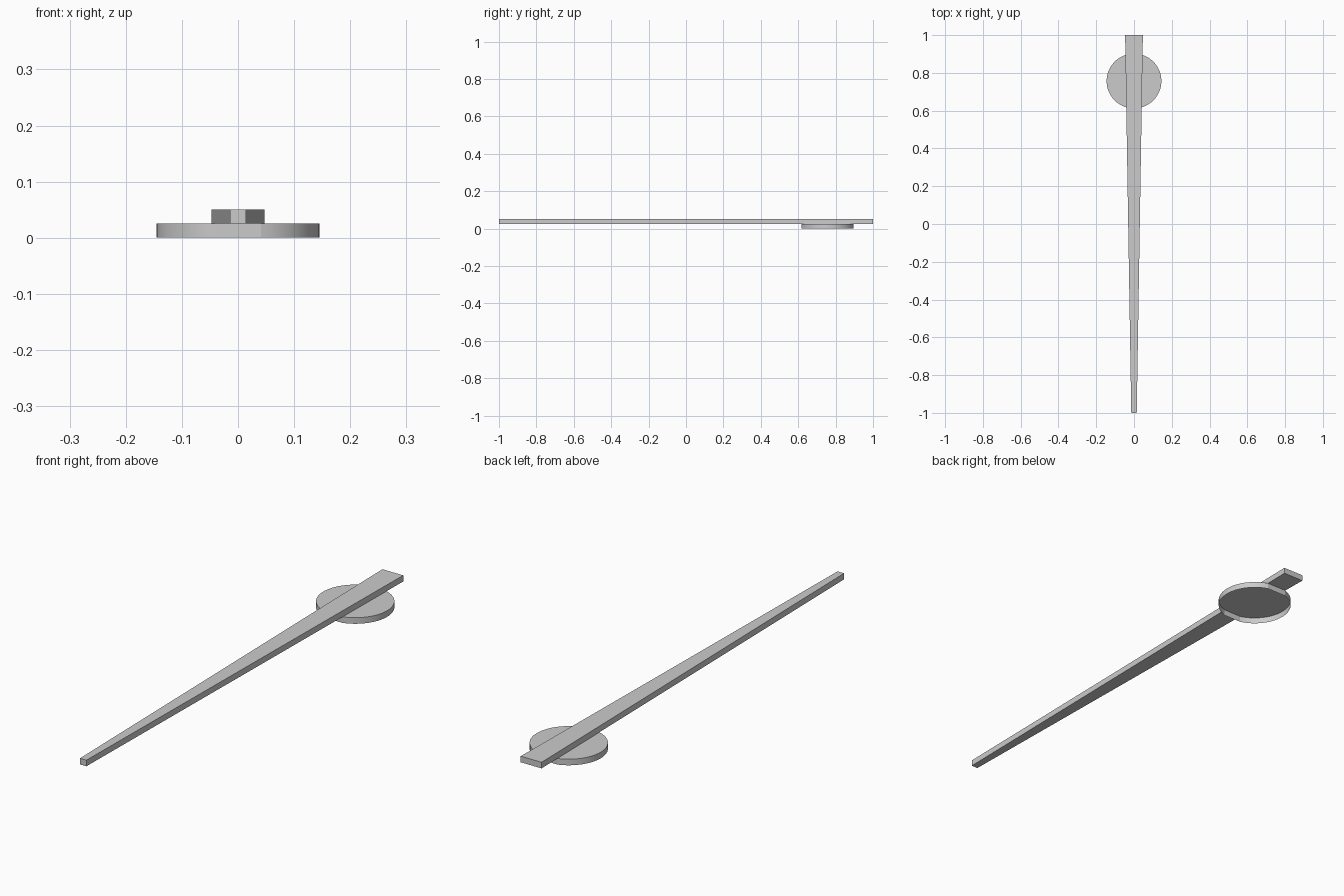
import bpy, bmesh, math

if "Cube" in bpy.data.objects:
    bpy.data.objects.remove(bpy.data.objects["Cube"])

T = 0.025            # thickness of each layer
R, CY = 0.145, 0.757 # disc radius and centre
TIP, TAIL = 0.0145, 0.047


def half_width(y):
    return TIP + (TAIL - TIP) * (y + 1) / 2


def extrude_outline(name, pts, z0, z1, open_bottom=False):
    bm = bmesh.new()
    top = bm.faces.new([bm.verts.new((x, y, z1)) for x, y in pts])
    n = len(pts)
    low = [bm.verts.new((x, y, z0)) for x, y in pts]
    up = list(top.verts)
    for i in range(n):
        j = (i + 1) % n
        bm.faces.new((low[i], low[j], up[j], up[i]))
    if not open_bottom:
        bm.faces.new(low[::-1])
    me = bpy.data.meshes.new(name)
    bm.to_mesh(me)
    bm.free()
    ob = bpy.data.objects.new(name, me)
    bpy.context.collection.objects.link(ob)
    return ob


# Tapered hand
extrude_outline("clock_hand", [(-TIP, -1), (TIP, -1), (TAIL, 1), (-TAIL, 1)], T, 2 * T)

# Shallow hollow cap, flat where the hand crosses its rim
a = math.asin(half_width(CY + R) / R)   # rear flat half angle
b = math.asin(half_width(CY - R) / R)   # front flat half angle
N = 32
right = [-math.pi / 2 + b + (math.pi - a - b) * i / N for i in range(N + 1)]
arc = [(R * math.cos(t), CY + R * math.sin(t)) for t in right]
cap = extrude_outline("hub_cap", arc + [(-x, y) for x, y in reversed(arc)], 0, T, open_bottom=True)
bpy.context.view_layer.objects.active = cap
cap.select_set(True)
bpy.ops.object.shade_smooth_by_angle(angle=math.radians(12))
